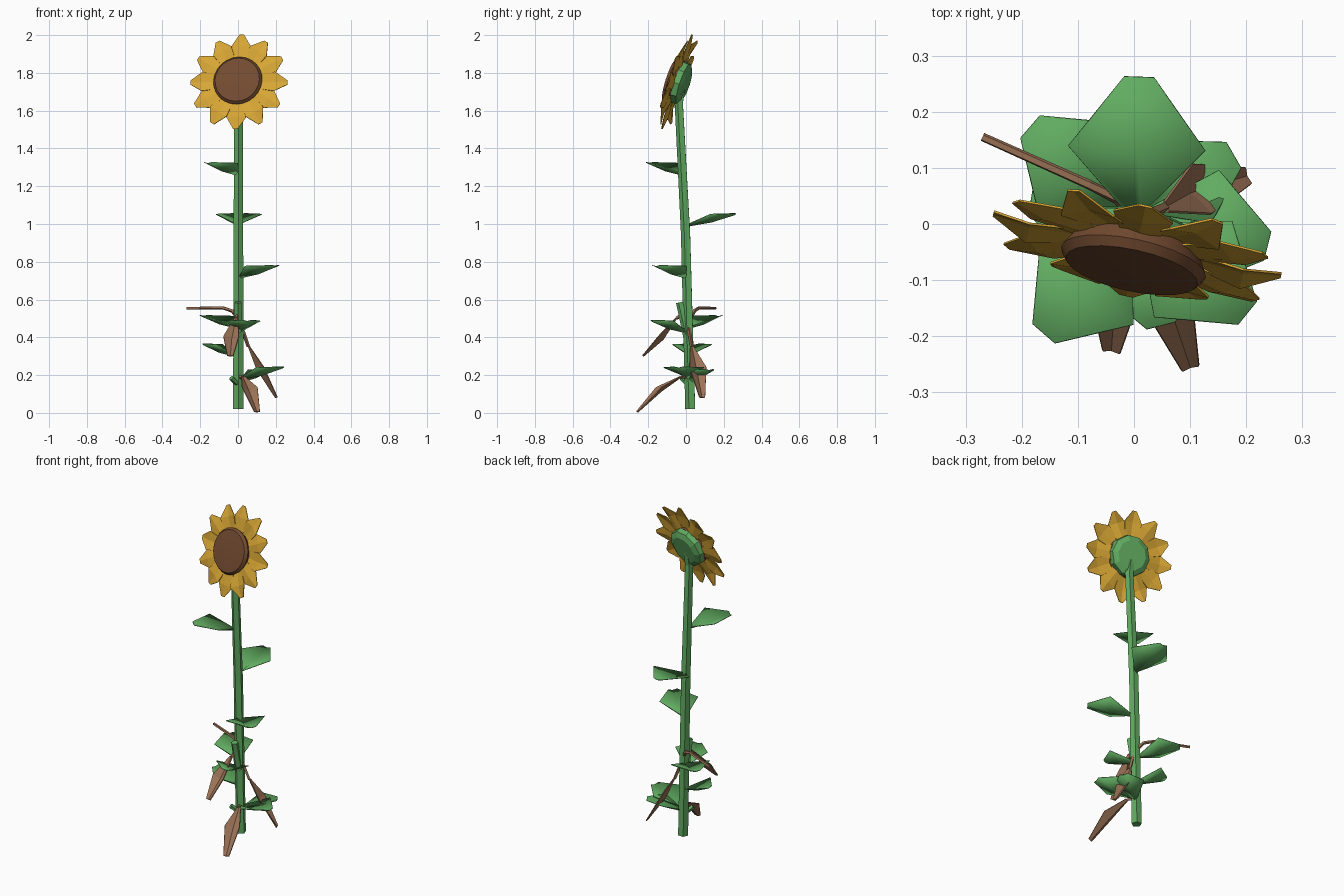
import bpy, bmesh, math
from mathutils import Vector, Matrix

cube = bpy.data.objects.get("Cube")
if cube:
    bpy.data.objects.remove(cube)


def material(name, rgb):
    m = bpy.data.materials.new(name)
    m.use_nodes = True
    m.diffuse_color = (*rgb, 1)
    m.node_tree.nodes["Principled BSDF"].inputs["Base Color"].default_value = (*rgb, 1)
    return m


GREEN = material("leaf green", (0.12, 0.41, 0.12))
YELLOW = material("petal yellow", (0.68, 0.38, 0.035))
BROWN = material("seed brown", (0.17, 0.07, 0.03))
WITHERED = material("withered brown", (0.33, 0.17, 0.095))


def finish(name, bm, mat, smooth=None):
    bmesh.ops.recalc_face_normals(bm, faces=bm.faces)
    mesh = bpy.data.meshes.new(name)
    bm.to_mesh(mesh)
    bm.free()
    ob = bpy.data.objects.new(name, mesh)
    bpy.context.collection.objects.link(ob)
    mesh.materials.append(mat)
    if smooth:
        bpy.ops.object.select_all(action='DESELECT')
        ob.select_set(True)
        bpy.context.view_layer.objects.active = ob
        bpy.ops.object.shade_smooth_by_angle(angle=math.radians(smooth))
    return ob


def tube(name, points, radii, sides, mat, turn=0.0):
    """Horizontal or upright rings swept along a path, capped at both ends."""
    bm = bmesh.new()
    pts = [Vector(p) for p in points]
    rings = []
    for i, (p, r) in enumerate(zip(pts, radii)):
        d = (pts[min(i + 1, len(pts) - 1)] - pts[max(i - 1, 0)]).normalized()
        a = d.cross(Vector((0, 1, 0.1))).normalized()
        b = d.cross(a)
        ring = []
        for k in range(sides):
            t = turn + math.tau * k / sides
            ring.append(bm.verts.new(p + r * (math.cos(t) * a + math.sin(t) * b)))
        rings.append(ring)
    for lo, hi in zip(rings, rings[1:]):
        for k in range(sides):
            n = (k + 1) % sides
            bm.faces.new((lo[k], lo[n], hi[n], hi[k]))
    bm.faces.new(rings[0])
    bm.faces.new(rings[-1])
    return finish(name, bm, mat)


def blade(bm, spine, widths, lifts, side, up):
    """Folded strip: a keel line with raised edges on both sides."""
    rows = []
    for p, w, l in zip(spine, widths, lifts):
        p = Vector(p)
        rows.append([bm.verts.new(q) for q in
                     (p - side * w + up * l, p, p + side * w + up * l)])
    for a, b in zip(rows, rows[1:]):
        for k in range(2):
            bm.faces.new((a[k], a[k + 1], b[k + 1], b[k]))


def thicken(ob, amount):
    mod = ob.modifiers.new("thickness", 'SOLIDIFY')
    mod.thickness = amount
    mod.offset = 0


# Stem and broken side shoot
tube("stem", [(0.002, 0.025, 0.02), (0.002, 0, 0.95), (0.004, -0.036, 1.64), (0.005, -0.02, 1.72)],
     [0.029, 0.027, 0.024, 0.02], 5, GREEN, 0.3)
tube("side_shoot", [(0, 0.01, 0.4), (0, -0.033, 0.585)], [0.024, 0.02], 5, GREEN, 0.3)
tube("lower_bud", [(0, 0.01, 0.15), (-0.035, -0.02, 0.185)], [0.012, 0.015], 5, GREEN)


# Green leaves: heading in degrees, base height, length, half width
def green_leaf(name, heading, z, length, half):
    t = math.radians(heading)
    d = Vector((math.cos(t), math.sin(t), 0))
    up = Vector((0, 0, 1))
    root = Vector((0, 0.025 - 0.028 * z, z)) + d * 0.02
    spine = [root, root + d * length * 0.48 + up * 0.02, root + d * length + up * 0.06]
    bm = bmesh.new()
    blade(bm, spine, (0.012, half, 0.026), (0.012, 0.042, 0.006), up.cross(d), up)
    thicken(finish(name, bm, GREEN, 50), 0.004)


LEAVES = [
    ("leaf_top", -131, 1.26, 0.225, 0.11),
    ("leaf_back", 88, 0.99, 0.245, 0.122),
    ("leaf_upper_left", -39, 0.715, 0.24, 0.11),
    ("leaf_back_right", 139, 0.45, 0.225, 0.11),
    ("leaf_front", -76, 0.425, 0.18, 0.095),
    ("leaf_right", 171, 0.3, 0.165, 0.105),
    ("leaf_low_left", -14, 0.178, 0.225, 0.11),
    ("leaf_low_back", 30, 0.165, 0.185, 0.085),
]
for leaf in LEAVES:
    green_leaf(*leaf)


# Withered leaves hanging from thin stalks
def withered_leaf(name, root, start, middle, tip, half):
    tube(name + "_stalk", [root, start], [0.01, 0.009], 4, WITHERED)
    d = (Vector(tip) - Vector(start)).normalized()
    side = Vector((0, 0, 1)).cross(d).normalized()
    bm = bmesh.new()
    blade(bm, (start, middle, tip), (0.01, half, 0.016), (0.004, 0.025, 0.004),
          side, d.cross(side))
    thicken(finish(name, bm, WITHERED), 0.005)


withered_leaf("withered_front", (0, -0.01, 0.53), (-0.01, -0.05, 0.5),
              (-0.033, -0.12, 0.39), (-0.04, -0.225, 0.3), 0.042)
withered_leaf("withered_left", (0.02, 0.015, 0.45), (0.055, 0.03, 0.35),
              (0.1, 0.055, 0.23), (0.2, 0.085, 0.08), 0.048)
withered_leaf("withered_low", (0.01, 0, 0.19), (0.025, -0.025, 0.19),
              (0.058, -0.13, 0.115), (0.1, -0.255, 0.004), 0.043)
tube("withered_twig", [(0, 0.02, 0.5), (-0.03, 0.045, 0.54), (-0.08, 0.07, 0.556), (-0.27, 0.155, 0.554)],
     [0.011, 0.01, 0.009, 0.008], 5, WITHERED)

# Flower head frame: local z is the facing direction
normal = Vector((-0.2, -0.93, 0.31)).normalized()
across = Vector((0, 0, 1)).cross(normal).normalized()
HEAD = Matrix((across, normal.cross(across), normal)).transposed().to_4x4()
HEAD.translation = (0.005, -0.04, 1.75)


def lathe(name, profile, sides, mat, smooth=None):
    bm = bmesh.new()
    rings = []
    for r, z in profile:
        rings.append([bm.verts.new((r * math.cos(math.tau * k / sides),
                                    r * math.sin(math.tau * k / sides), z))
                      for k in range(sides)])
    for a, b in zip(rings, rings[1:]):
        for k in range(sides):
            n = (k + 1) % sides
            bm.faces.new((a[k], a[n], b[n], b[k]))
    bm.faces.new(rings[0])
    bm.faces.new(rings[-1])
    bm.transform(HEAD)
    return finish(name, bm, mat, smooth)


lathe("flower_back", [(0.085, -0.045), (0.115, -0.03), (0.118, 0.0)], 10, GREEN)
lathe("seed_disc", [(0.115, 0.0), (0.132, 0.03), (0.12, 0.046), (0.06, 0.05)], 24, BROWN, 25)

# Ring of twelve petals, alternately set forward and back
bm = bmesh.new()
for i in range(12):
    t = math.tau * i / 12
    d = Vector((math.cos(t), math.sin(t), 0))
    out = Vector((0, 0, 1))
    shift = out * (0.008 if i % 2 else -0.004)
    fold = -0.012 if i % 2 else 0.012
    spine = [d * 0.07 + shift, d * 0.195 + shift + out * 0.01, d * 0.262 + shift]
    blade(bm, spine, (0.028, 0.054, 0.012), (0, fold, 0), out.cross(d), out)
bm.transform(HEAD)
thicken(finish("petals", bm, YELLOW), 0.004)
